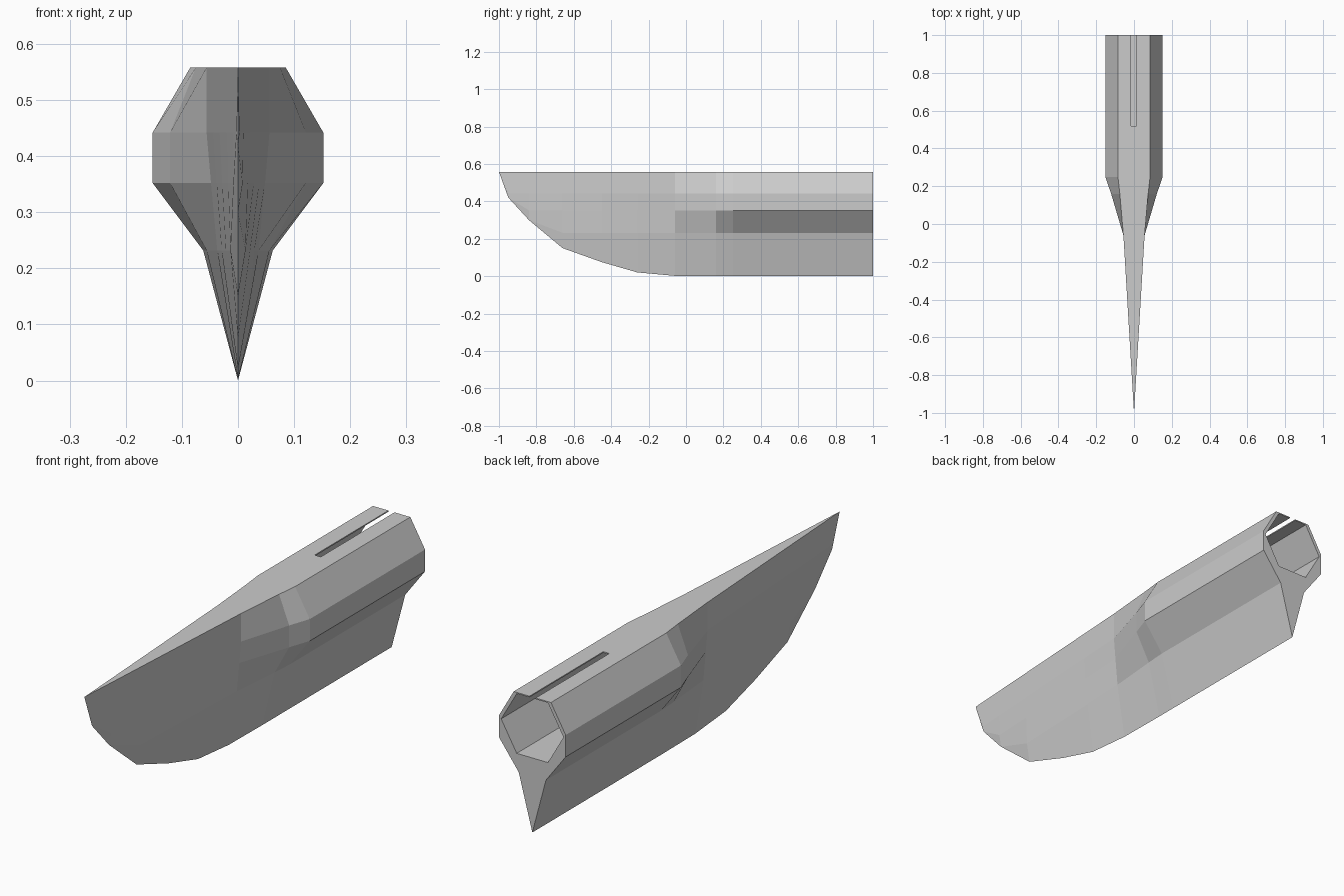
import bpy, bmesh
from math import pi
from mathutils import Matrix

if "Cube" in bpy.data.objects:
    bpy.data.objects.remove(bpy.data.objects["Cube"])

TOP = 0.558
LEVELS = (0.232, 0.352, 0.442, TOP)      # heights of the side edges


def add_object(name, bm):
    bmesh.ops.recalc_face_normals(bm, faces=bm.faces[:])
    mesh = bpy.data.meshes.new(name)
    bm.to_mesh(mesh)
    bm.free()
    obj = bpy.data.objects.new(name, mesh)
    bpy.context.collection.objects.link(obj)
    return obj


# Stations from tip to back: (y, keel height, half widths at LEVELS)
stations = []
for y, keel in ((-1, TOP), (-0.95, 0.42), (-0.84, 0.30), (-0.66, 0.15),
                (-0.45, 0.075), (-0.26, 0.02), (-0.06, 0.002)):
    w = 0.056 * (y + 1) / 0.94
    stations.append((y, keel, [w * f if z > keel else 0
                               for f, z in zip((0.66, 0.86, 1, 1), LEVELS)]))
stations += [(0.16, 0, (0.056, 0.121, 0.121, 0.075)),
             (0.25, 0, (0.062, 0.152, 0.152, 0.085)),
             (1.00, 0, (0.062, 0.152, 0.152, 0.085))]

# Body: blade blending into the faceted socket
bm = bmesh.new()
rings = []
for y, keel, widths in stations:
    side = [(w, max(z, keel)) for w, z in zip(widths, LEVELS)]
    pts = [(0, keel)] + side + [(-x, z) for x, z in reversed(side)]
    rings.append([bm.verts.new((x, y, z)) for x, z in pts])
for a, b in zip(rings, rings[1:]):
    for i in range(9):
        j = (i + 1) % 9
        bm.faces.new((a[i], a[j], b[j], b[i]))
bm.faces.new(rings[-1])
bmesh.ops.remove_doubles(bm, verts=bm.verts[:], dist=1e-5)
body = add_object("blade_and_socket", bm)

# Hexagonal bore cutter, open at the back
bm = bmesh.new()
bmesh.ops.create_cone(bm, cap_ends=True, segments=6, radius1=0.142,
                      radius2=0.142, depth=0.85,
                      matrix=Matrix.Translation((0, 0.675, 0.43))
                      @ Matrix.Rotation(pi / 2, 4, 'X')
                      @ Matrix.Rotation(pi / 6, 4, 'Z'))
# Put two corners on the horizontal axis whatever the primitive's start angle
if max(v.co.x for v in bm.verts) < 0.14:
    bmesh.ops.rotate(bm, verts=bm.verts[:], cent=(0, 0, 0.43),
                     matrix=Matrix.Rotation(pi / 6, 3, 'Y'))
bore = add_object("bore_cutter", bm)

# Slot cutter through the top wall
bm = bmesh.new()
bmesh.ops.create_cube(bm, size=1, matrix=Matrix.Translation((-0.001, 0.80, 0.53))
                      @ Matrix.Diagonal((0.028, 0.56, 0.1, 1)))
slot = add_object("slot_cutter", bm)

for cutter in (bore, slot):
    mod = body.modifiers.new(cutter.name, 'BOOLEAN')
    mod.operation = 'DIFFERENCE'
    mod.solver = 'EXACT'
    mod.object = cutter
    cutter.hide_render = True
    cutter.display_type = 'WIRE'
